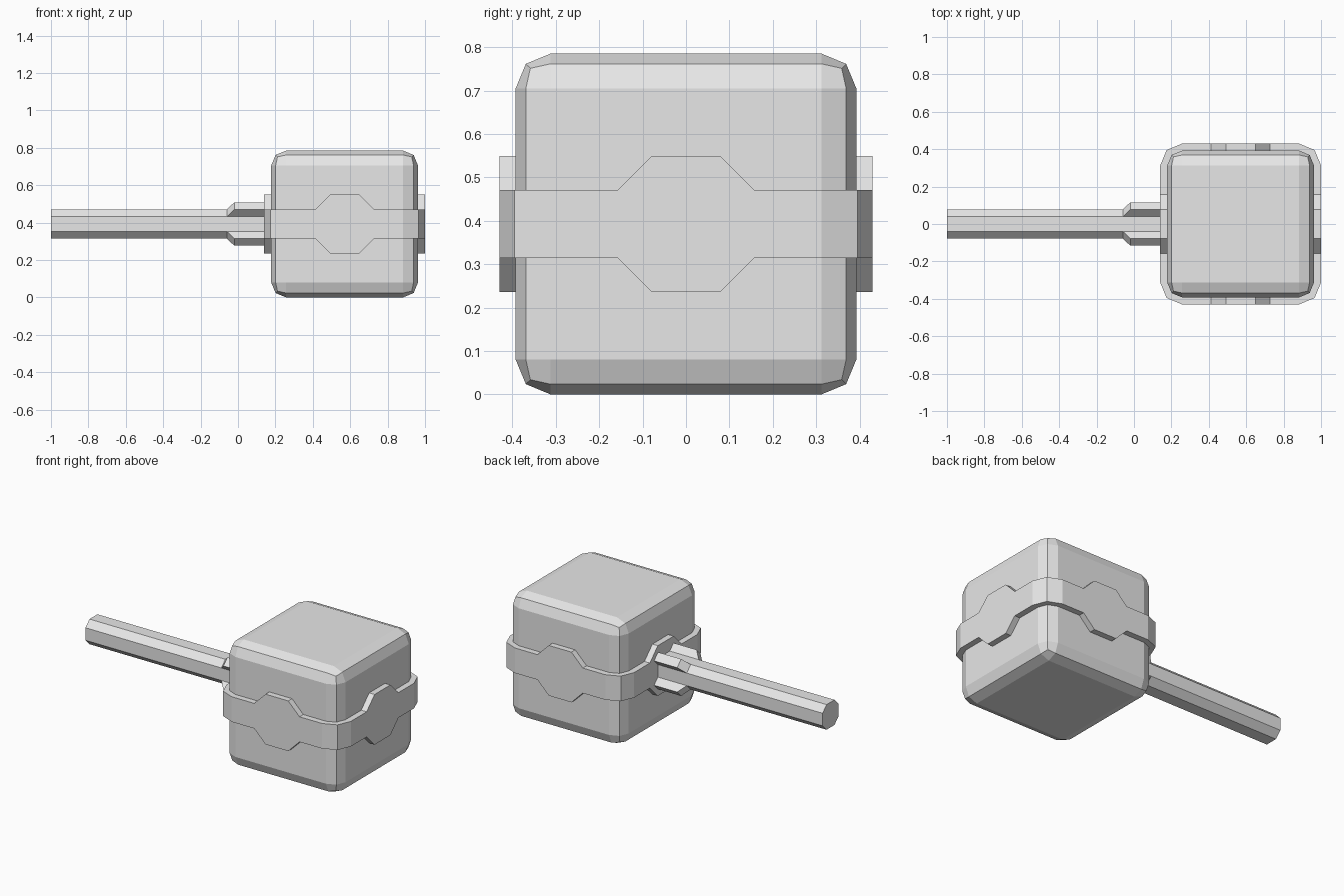
import bpy, bmesh
from mathutils import Vector

if "Cube" in bpy.data.objects:
    bpy.data.objects.remove(bpy.data.objects["Cube"], do_unlink=True)

U = 0.0785                    # base module of the whole design
HALF = 5 * U                  # half size of the head
CENTRE = Vector((0.57, 0, HALF))
BEVEL = 0.08

grey = bpy.data.materials.new("plain_grey")
grey.use_nodes = True
grey.diffuse_color = (0.8, 0.8, 0.8, 1)
grey.node_tree.nodes["Principled BSDF"].inputs["Base Color"].default_value = (0.8, 0.8, 0.8, 1)


def finish(name, bm, location):
    bmesh.ops.recalc_face_normals(bm, faces=bm.faces[:])
    mesh = bpy.data.meshes.new(name)
    bm.to_mesh(mesh)
    bm.free()
    mesh.materials.append(grey)
    obj = bpy.data.objects.new(name, mesh)
    obj.location = location
    bpy.context.collection.objects.link(obj)
    return obj


def loft(bm, rings, closed=False):
    """Join rings of points with quads; cap the ends unless the loft is closed."""
    rows = [[bm.verts.new(p) for p in ring] for ring in rings]
    n = len(rows[0])
    pairs = list(zip(rows, rows[1:])) + ([(rows[-1], rows[0])] if closed else [])
    for a, b in pairs:
        for i in range(n):
            j = (i + 1) % n
            bm.faces.new((a[i], a[j], b[j], b[i]))
    if not closed:
        bm.faces.new(rows[0])
        bm.faces.new(rows[-1])


# Head: cube with two-step bevelled edges
bm = bmesh.new()
bmesh.ops.create_cube(bm, size=2 * HALF)
bmesh.ops.bevel(bm, geom=bm.edges[:], offset=BEVEL, segments=2, profile=0.5, affect='EDGES')
finish("hammer_head", bm, CENTRE)

# Band: ring around the head, widening in the middle of each side
bm = bmesh.new()
OUTER, INNER = 0.43, HALF - 0.008
flat = HALF - BEVEL
side = [(-flat, U), (-2 * U, U), (-U, 2 * U), (U, 2 * U), (2 * U, U), (flat, U)]


def turn(x, y, quarter):
    for _ in range(quarter):
        x, y = -y, x
    return x, y


sections = []
for quarter in range(4):
    stations = [(t, OUTER, t, INNER, h) for t, h in side]
    mid_out = OUTER - 0.293 * (OUTER - flat)
    mid_in = INNER - 0.293 * (INNER - flat)
    stations.append((mid_out, mid_out, mid_in, mid_in, U))
    for to, ro, ti, ri, h in stations:
        out = turn(ro, to, quarter)
        inn = turn(ri, ti, quarter)
        sections.append([(*out, -h), (*out, h), (*inn, h), (*inn, -h)])
loft(bm, sections, closed=True)
finish("head_band", bm, CENTRE)

# Handle: square bar with broad chamfers
bm = bmesh.new()
quarter_ring = [(U, -U / 2), (U, U / 2)]
ring = [turn(y, z, q) for q in range(4) for y, z in quarter_ring]
loft(bm, [[(x, y, z) for y, z in ring] for x in (-1.0, 0.2)])
finish("handle", bm, (0, 0, HALF))

# Collar ridges: one raised on each chamfer, ramped at the outer end
for q, corner in enumerate(("back_upper", "front_upper", "front_lower", "back_lower")):
    bm = bmesh.new()
    K = 0.037
    low = [turn(U, U / 2, q), turn(U / 2, U, q)]
    high = [turn(U + K, U / 2 + K, q), turn(U / 2 + K, U + K, q)]
    profile = [(-0.06, low), (0.2, low), (0.2, high), (-0.02, high)]
    ends = [[(x, *pts[k]) for x, pts in profile] for k in (0, 1)]
    loft(bm, ends)
    finish("collar_ridge_" + corner, bm, (0, 0, HALF))
